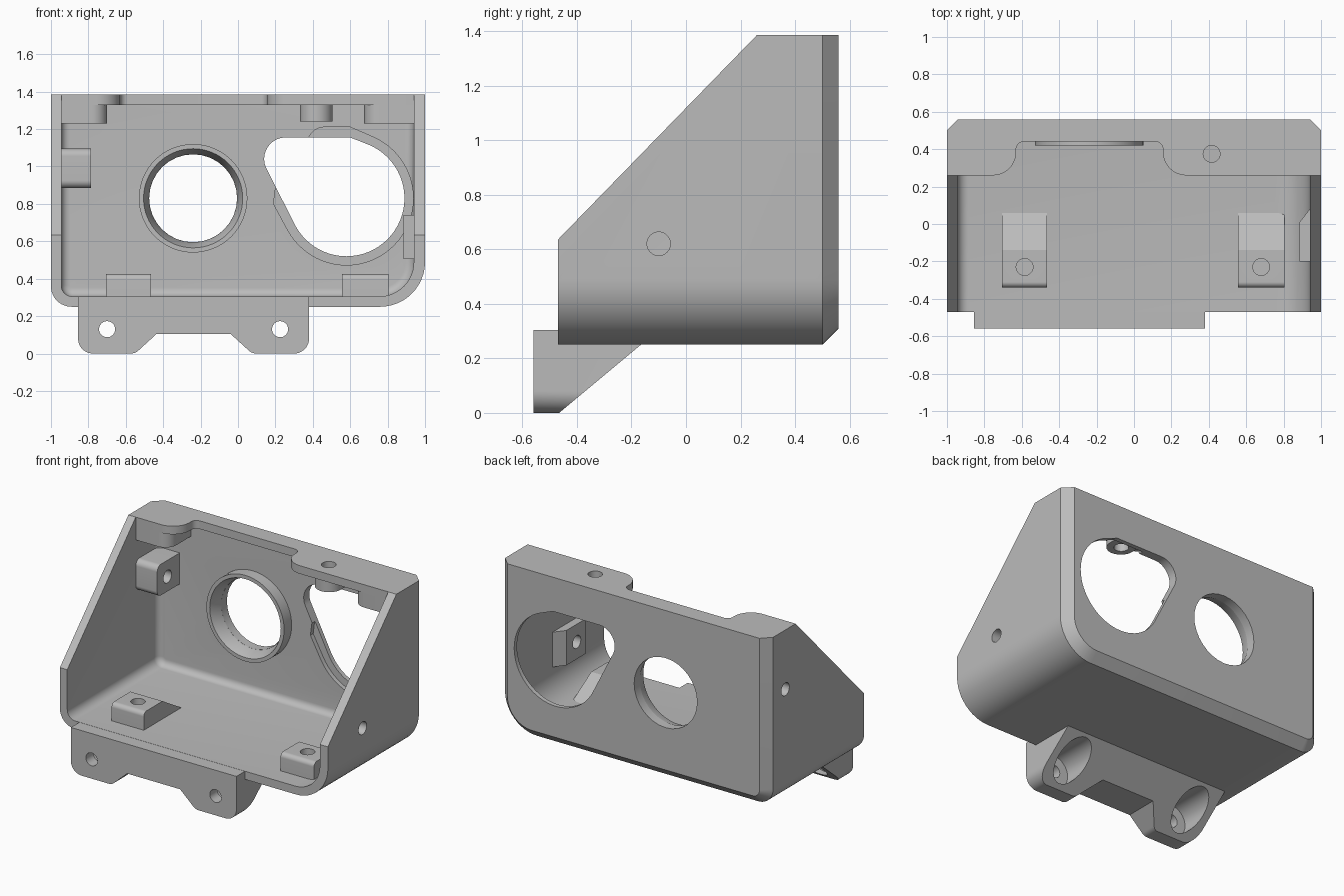
import bpy
import bmesh
from math import sin, cos, pi, tan, radians
from mathutils import Vector
from mathutils.geometry import convex_hull_2d

if "Cube" in bpy.data.objects:
    bpy.data.objects.remove(bpy.data.objects["Cube"])

grey = bpy.data.materials.new("matte grey")
grey.use_nodes = True
grey.diffuse_color = (0.5, 0.5, 0.5, 1)
grey.node_tree.nodes["Principled BSDF"].inputs["Base Color"].default_value = (0.5, 0.5, 0.5, 1)


def rounded(corners):
    """Outline from (u, v) or (u, v, radius) corners."""
    out, n = [], len(corners)
    for i, c in enumerate(corners):
        p = Vector(c[:2])
        if len(c) < 3:
            out.append(p)
            continue
        a = (Vector(corners[i - 1][:2]) - p).normalized()
        b = (Vector(corners[(i + 1) % n][:2]) - p).normalized()
        half = a.angle(b) / 2
        mid = p + (a + b).normalized() * c[2] / sin(half)
        start, end = p + a * c[2] / tan(half) - mid, p + b * c[2] / tan(half) - mid
        sweep = pi - 2 * half
        for k in range(13):
            t = k / 12
            out.append(mid + (start * sin((1 - t) * sweep) + end * sin(t * sweep)) / sin(sweep))
    return out


def circle(u, v, r, n=64):
    return [Vector((u + r * cos(2 * pi * k / n), v + r * sin(2 * pi * k / n))) for k in range(n)]


def hull(points):
    return [points[i] for i in convex_hull_2d(points)]


def loft(name, axis, sections):
    """Solid through (depth, outline) sections along an axis."""
    place = {"x": lambda p, d: (d, p[0], p[1]),
             "y": lambda p, d: (p[0], d, p[1]),
             "z": lambda p, d: (p[0], p[1], d)}[axis]
    bm = bmesh.new()
    rings = [[bm.verts.new(place(p, d)) for p in outline] for d, outline in sections]
    n = len(rings[0])
    for r, s in zip(rings, rings[1:]):
        for i in range(n):
            j = (i + 1) % n
            bm.faces.new((r[i], r[j], s[j], s[i]))
    bm.faces.new(rings[0])
    bm.faces.new(rings[-1])
    bmesh.ops.recalc_face_normals(bm, faces=bm.faces)
    mesh = bpy.data.meshes.new(name)
    bm.to_mesh(mesh)
    bm.free()
    mesh.materials.append(grey)
    obj = bpy.data.objects.new(name, mesh)
    bpy.context.collection.objects.link(obj)
    return obj


def prism(name, axis, a, b, outline):
    return loft(name, axis, [(a, outline), (b, outline)])


def carve(obj, *cutters):
    bpy.context.view_layer.objects.active = obj
    for c in cutters:
        mod = obj.modifiers.new("cut", "BOOLEAN")
        mod.operation, mod.solver, mod.object = "DIFFERENCE", "EXACT", c
        bpy.ops.object.modifier_apply(modifier=mod.name)
        bpy.data.objects.remove(c)
    return obj


def hole(axis, u, v, r, a, b):
    return prism("hole_cutter", axis, a, b, circle(u, v, r, 32))


# Shell: open box with chamfered back edges
def shell_outline(d):
    return rounded([(-1 + d, 1.385), (-1 + d, 0.25 + d, 0.11 - d),
                    (1 - d, 0.25 + d, 0.24 - d), (1 - d, 1.385)])


def cavity_outline(d):
    return rounded([(-0.945 + d, 1.33), (-0.945 + d, 0.305 + d, 0.06 - d),
                    (0.94 - d, 0.305 + d, 0.185 - d), (0.94 - d, 1.33)])


shell = loft("housing_shell", "y", [(-0.47, shell_outline(0)), (0.5, shell_outline(0)),
                                    (0.56, shell_outline(0.06))])
fillet = 0.045
cavity_steps = [(-0.8, cavity_outline(0))]
for k in range(7):
    t = k / 6 * pi / 2
    cavity_steps.append((0.5 - fillet + fillet * sin(t), cavity_outline(fillet * (1 - cos(t)))))
cavity = loft("cavity_cutter", "y", cavity_steps)

# Top opening leaving a lobed flange
opening = prism("opening_cutter", "z", 1.28, 1.6, rounded([
    (-0.945, -0.8), (0.94, -0.8), (0.94, 0.26), (0.155, 0.26, 0.125), (0.155, 0.44, 0.04),
    (-0.63, 0.44, 0.04), (-0.63, 0.26, 0.125), (-0.945, 0.26)]))
slope = prism("slope_cutter", "x", -1.2, 1.2, [(-0.57, 0.532), (0.36, 1.488), (-0.57, 1.488)])

# Teardrop window with a shallow inner rebate
window = prism("window_cutter", "y", 0.3, 0.7, hull(
    circle(0.58, 0.83, 0.31) + circle(0.255, 1.04, 0.115) + [Vector((0.6, 1.155))]))
rebate = prism("rebate_cutter", "y", 0.4, 0.53, hull(
    circle(0.58, 0.83, 0.357) + circle(0.46, 1.125, 0.085)
    + [Vector((0.6, 1.21)), Vector((0.2, 0.88)), Vector((0.19, 0.8))]))
carve(shell, cavity, opening, slope, rebate, window,
      hole("y", -0.24, 0.83, 0.235, 0.3, 0.7),
      hole("z", 0.415, 0.375, 0.045, 1.25, 1.5),
      hole("x", -0.1, 0.62, 0.043, 0.8, 1.2),
      hole("x", 0.37, 0.985, 0.043, -1.2, -0.8))

# Tapered ring round the circular opening
ring = prism("lens_ring", "y", 0.42, 0.51, circle(-0.24, 0.83, 0.29))
carve(ring, loft("ring_cutter", "y", [(0.4, circle(-0.24, 0.83, 0.2725)),
                                     (0.5, circle(-0.24, 0.83, 0.235)),
                                     (0.6, circle(-0.24, 0.83, 0.235))]))

# Bosses beneath the flange
prism("right_corner_boss", "z", 1.23, 1.34, rounded([
    (-0.96, 0.262), (-0.7, 0.262, 0.08), (-0.7, 0.51), (-0.96, 0.51)]))
prism("left_corner_boss", "z", 1.23, 1.34, rounded([
    (0.96, 0.262), (0.96, 0.51), (0.675, 0.51), (0.675, 0.262, 0.08)]))
flange_boss = prism("flange_boss", "z", 1.24, 1.34, hull(
    circle(0.418, 0.375, 0.087) + [Vector((0.331, 0.51)), Vector((0.505, 0.51))]))
carve(flange_boss, hole("z", 0.415, 0.375, 0.045, 1.2, 1.5))

# Sloped mounting pads on the floor
for name, x0, x1 in (("right_floor_pad", -0.705, -0.465), ("left_floor_pad", 0.555, 0.805)):
    pad = prism(name, "x", x0, x1, rounded([
        (-0.34, 0.29), (-0.34, 0.425, 0.03), (-0.14, 0.425), (0.06, 0.305), (0.06, 0.29)]))
    carve(pad, hole("z", (x0 + x1) / 2, -0.23, 0.045, 0.32, 0.5))

# Screw blocks on the side walls
wall_block = prism("right_wall_block", "x", -0.96, -0.785, rounded([
    (0.26, 0.885, 0.04), (0.51, 0.885), (0.51, 1.095), (0.26, 1.095, 0.04)]))
carve(wall_block, hole("x", 0.37, 0.985, 0.043, -1.2, -0.5))
side_block = prism("left_wall_block", "z", 0.505, 0.74, [
    (0.96, -0.2), (0.885, -0.2), (0.885, 0.01), (0.94, 0.08), (0.96, 0.08)])
carve(side_block, hole("x", -0.1, 0.62, 0.043, 0.8, 1.2))

# Front mounting tab with sloped back and deep screw pockets
tab = prism("mounting_tab", "y", -0.56, 0.0, rounded([
    (-0.855, 0.304), (-0.855, 0, 0.08), (-0.55, 0, 0.06), (-0.435, 0.105), (-0.04, 0.105),
    (0.075, 0, 0.06), (0.38, 0, 0.08), (0.38, 0.304)]))
carve(tab, prism("tab_slope_cutter", "x", -1.2, 1.2,
                 [(-0.585, -0.1), (0.3, -0.1), (0.3, 0.6375)]))
for x in (-0.7, 0.225):
    carve(tab, hole("y", x, 0.13, 0.043, -0.7, 0.2),
          hole("y", x, 0.13, 0.105, -0.48, 0.2))

# Smooth curved walls, keep crisp edges
for obj in bpy.context.view_layer.objects:
    obj.select_set(obj.type == "MESH")
bpy.context.view_layer.objects.active = shell
bpy.ops.object.shade_smooth_by_angle(angle=radians(30))
